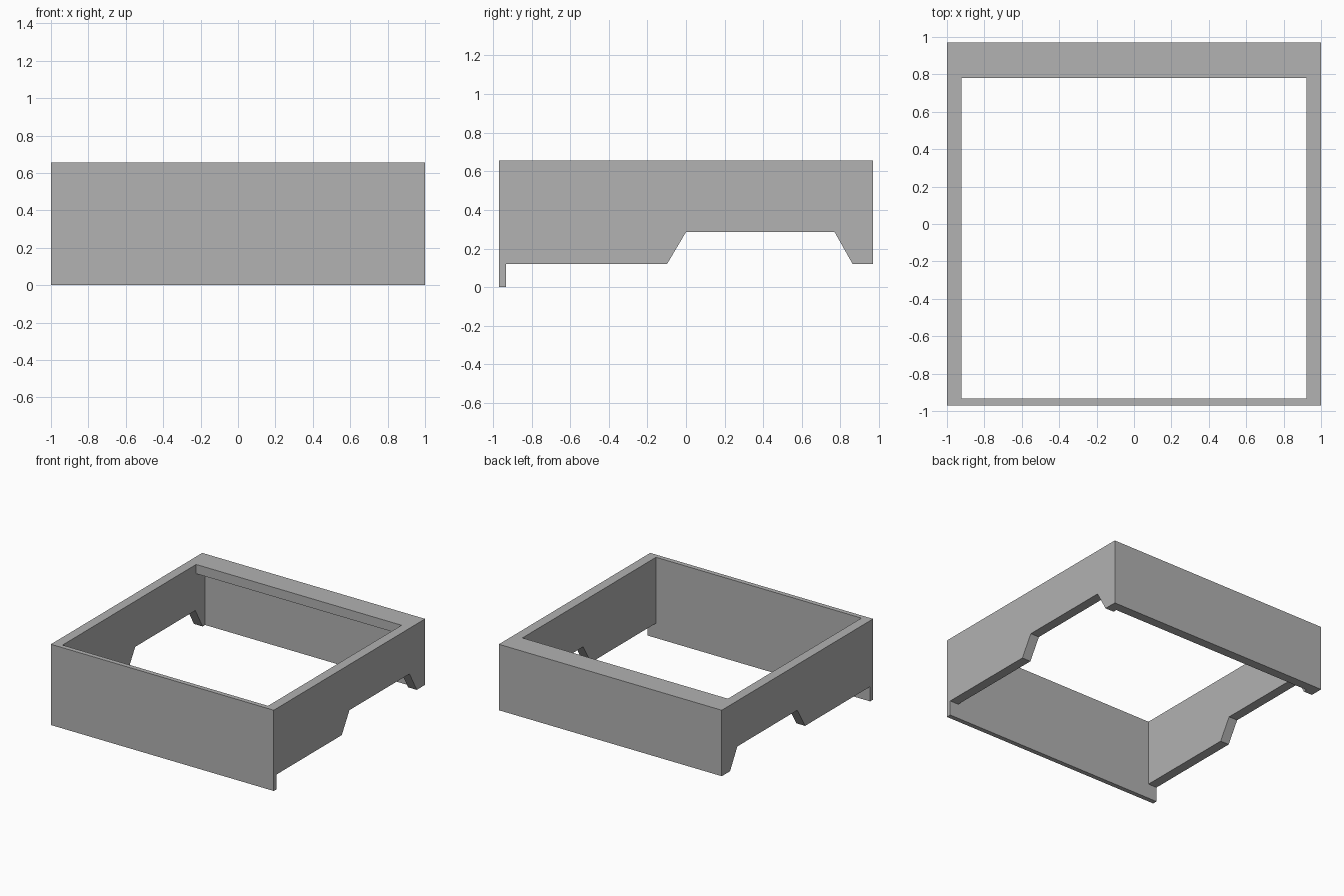
import bpy
import bmesh

cube = bpy.data.objects.get("Cube")
if cube:
    bpy.data.objects.remove(cube, do_unlink=True)

FRONT, BACK, TOP = -0.97, 0.97, 0.655
LIP_IN = -0.932      # inner face of the front panel
SKIRT = 0.12         # lower edge of the sides and back

grey = bpy.data.materials.new("plain_grey")
grey.use_nodes = True
colour = (0.445, 0.445, 0.445, 1)
grey.diffuse_color = colour
grey.node_tree.nodes["Principled BSDF"].inputs["Base Color"].default_value = colour


def extrude_side_profile(name, points, half_width):
    """Extrude a (y, z) outline across x, centred on x = 0."""
    bm = bmesh.new()
    face = bm.faces.new([bm.verts.new((-half_width, y, z)) for y, z in points])
    ext = bmesh.ops.extrude_face_region(bm, geom=[face])
    verts = [v for v in ext["geom"] if isinstance(v, bmesh.types.BMVert)]
    bmesh.ops.translate(bm, verts=verts, vec=(2 * half_width, 0, 0))
    bmesh.ops.recalc_face_normals(bm, faces=bm.faces)
    mesh = bpy.data.meshes.new(name)
    bm.to_mesh(mesh)
    bm.free()
    mesh.materials.append(grey)
    obj = bpy.data.objects.new(name, mesh)
    bpy.context.collection.objects.link(obj)
    return obj


# Outer body: deep front panel, raised arch in each side, short back foot
frame = extrude_side_profile("box_frame", [
    (FRONT, 0), (LIP_IN, 0), (LIP_IN, SKIRT),
    (-0.098, SKIRT), (0, 0.285), (0.77, 0.285), (0.863, SKIRT),
    (BACK, SKIRT), (BACK, TOP), (FRONT, TOP)], 1.0)

# Opening through the middle, stepped to leave a ledge along the back
opening = extrude_side_profile("opening_cutter", [
    (LIP_IN, -0.2), (0.895, -0.2), (0.895, TOP - 0.075),
    (0.78, TOP - 0.075), (0.78, 1), (LIP_IN, 1)], 0.922)
opening.hide_render = True

cut = frame.modifiers.new("opening", 'BOOLEAN')
cut.operation = 'DIFFERENCE'
cut.solver = 'EXACT'
cut.object = opening
bpy.context.view_layer.objects.active = frame
bpy.ops.object.modifier_apply(modifier=cut.name)
bpy.data.objects.remove(opening, do_unlink=True)
